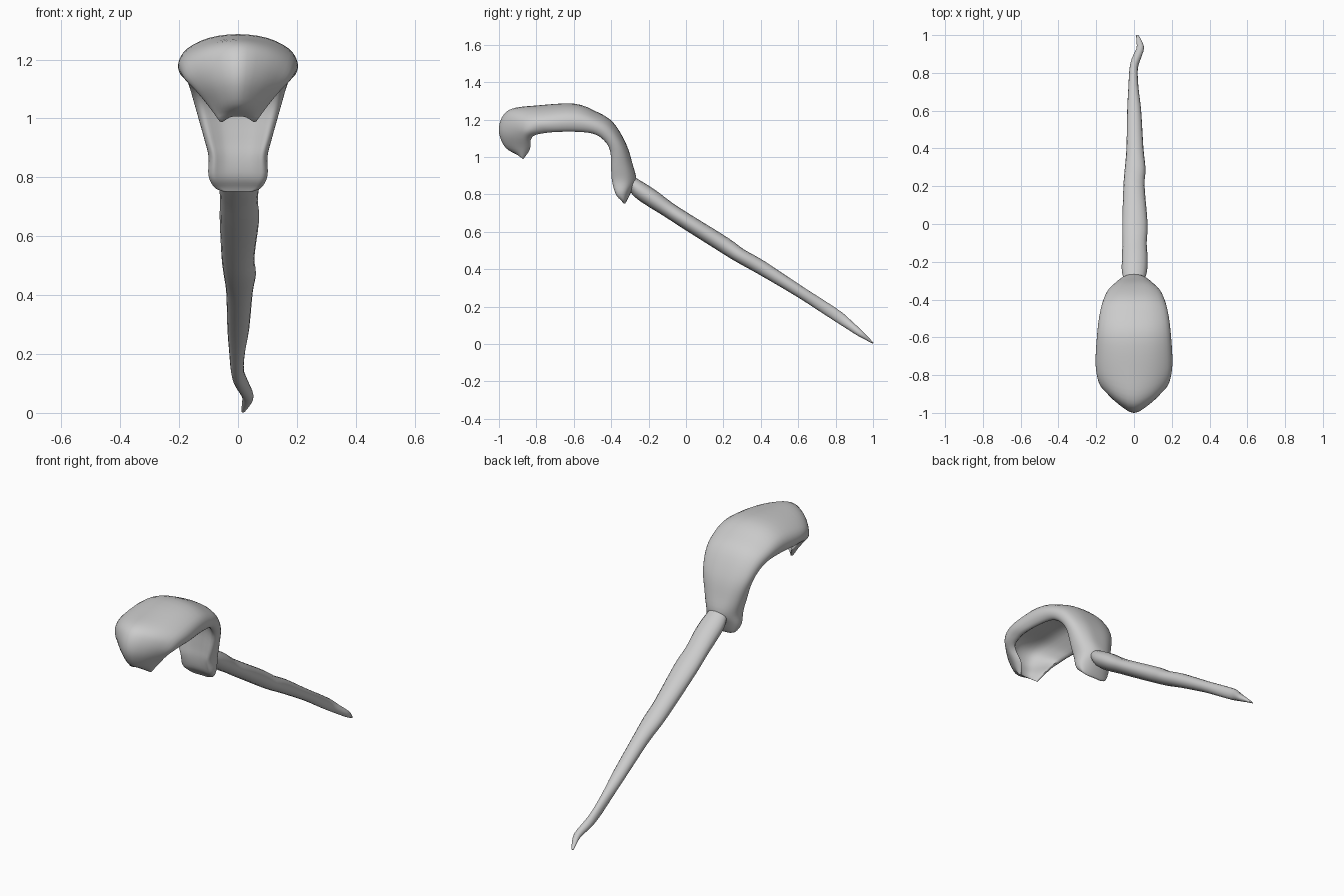
import bpy, bmesh, math
from mathutils import Vector

if "Cube" in bpy.data.objects:
    bpy.data.objects.remove(bpy.data.objects["Cube"], do_unlink=True)

grey = bpy.data.materials.new("plain grey")
grey.use_nodes = True
grey.diffuse_color = (0.6, 0.6, 0.6, 1)
grey.node_tree.nodes["Principled BSDF"].inputs["Base Color"].default_value = (0.6, 0.6, 0.6, 1)


def smooth_path(points, steps, closed=False):
    """Catmull-Rom curve through points of any dimension."""
    n = len(points)
    pick = lambda i: points[i % n] if closed else points[max(0, min(n - 1, i))]
    out = []
    for i in range(n if closed else n - 1):
        for s in range(steps):
            t = s / steps
            out.append([0.5 * (2 * b + (c - a) * t + (2 * a - 5 * b + 4 * c - d) * t**2
                               + (3 * b - a - 3 * c + d) * t**3)
                        for a, b, c, d in zip(pick(i - 1), pick(i), pick(i + 1), pick(i + 2))])
    return out if closed else out + [list(points[-1])]


def loft(name, rings):
    """Skin closed rings of points and cap both ends."""
    bm = bmesh.new()
    loops = [[bm.verts.new(p) for p in ring] for ring in rings]
    for a, b in zip(loops, loops[1:]):
        for i in range(len(a)):
            j = (i + 1) % len(a)
            bm.faces.new((a[i], a[j], b[j], b[i]))
    caps = [bm.faces.new(loops[0]), bm.faces.new(loops[-1])]
    bmesh.ops.triangulate(bm, faces=caps)
    bmesh.ops.recalc_face_normals(bm, faces=bm.faces)
    mesh = bpy.data.meshes.new(name)
    bm.to_mesh(mesh)
    bm.free()
    mesh.materials.append(grey)
    obj = bpy.data.objects.new(name, mesh)
    bpy.context.collection.objects.link(obj)
    bpy.ops.object.select_all(action="DESELECT")
    obj.select_set(True)
    bpy.context.view_layer.objects.active = obj
    bpy.ops.object.shade_smooth_by_angle(angle=math.radians(60))
    return obj


# Hood stations: crest y, crest z, rim y, rim z, half width, hollow floor depth, peak
stations = [
    (-.905, 1.013, -.87, .988, .065, .25, .4),
    (-.965, 1.05, -.835, 1.04, .10, .42, .8),
    (-1.0, 1.13, -.83, 1.09, .145, .4, 1),
    (-.985, 1.21, -.81, 1.115, .178, .36, .9),
    (-.93, 1.258, -.76, 1.127, .194, .35, .5),
    (-.8, 1.275, -.7, 1.133, .203, .36, .15),
    (-.6, 1.285, -.6, 1.135, .196, .38, 0),
    (-.48, 1.243, -.5, 1.125, .184, .42, 0),
    (-.39, 1.185, -.44, 1.09, .168, .5, -.1),
    (-.32, 1.07, -.405, 1.03, .146, .62, -.25),
    (-.285, .96, -.4, .93, .117, .75, -.25),
    (-.265, .875, -.395, .87, .10, .85, 0),
    (-.29, .82, -.375, .80, .10, .9, 0),
    (-.315, .768, -.345, .765, .08, .9, 0),
    (-.325, .752, -.335, .752, .05, .9, 0),
]


def hood_ring(cy, cz, ry, rz, width, floor, peak):
    # Arched outside, rounded rim, concave underside
    half = [(0, 0), (.5, .08 + .17 * peak), (.87, .32 + .28 * peak), (1, .6 + .18 * peak),
            (.96, .88 + .04 * peak), (.82, 1), (.63, .6 + .4 * floor), (.38, .12 + .88 * floor)]
    section = half + [(0, floor)] + [(-x, d) for x, d in half[:0:-1]]
    return [Vector((x * width, cy + (ry - cy) * d, cz + (rz - cz) * d))
            for x, d in smooth_path(section, 3, closed=True)]


loft("hood", [hood_ring(*s) for s in smooth_path(stations, 4)])

# Stalk stations: x, y, z, half width, half thickness
stalk_path = [
    (0, -.33, .9, .04, .02),
    (.002, -.26, .832, .065, .044),
    (.004, -.18, .777, .068, .047),
    (.003, -.1, .722, .064, .042),
    (.005, 0, .657, .067, .042),
    (0, .2, .532, .056, .043),
    (.006, .29, .472, .055, .039),
    (.005, .4, .41, .045, .038),
    (.001, .6, .285, .037, .031),
    (-.003, .72, .208, .027, .031),
    (-.002, .82, .142, .022, .03),
    (.012, .875, .1, .024, .024),
    (.033, .93, .058, .02, .018),
    (.027, .97, .028, .014, .01),
    (.017, 1.0, .004, .006, .003),
]
up = Vector((0, .53, .85))


def stalk_ring(x, y, z, width, thick):
    angles = [math.tau * i / 16 for i in range(16)]
    return [Vector((x + width * math.cos(a), y, z)) + up * (thick * math.sin(a)) for a in angles]


loft("stalk", [stalk_ring(*s) for s in smooth_path(stalk_path, 3)])
